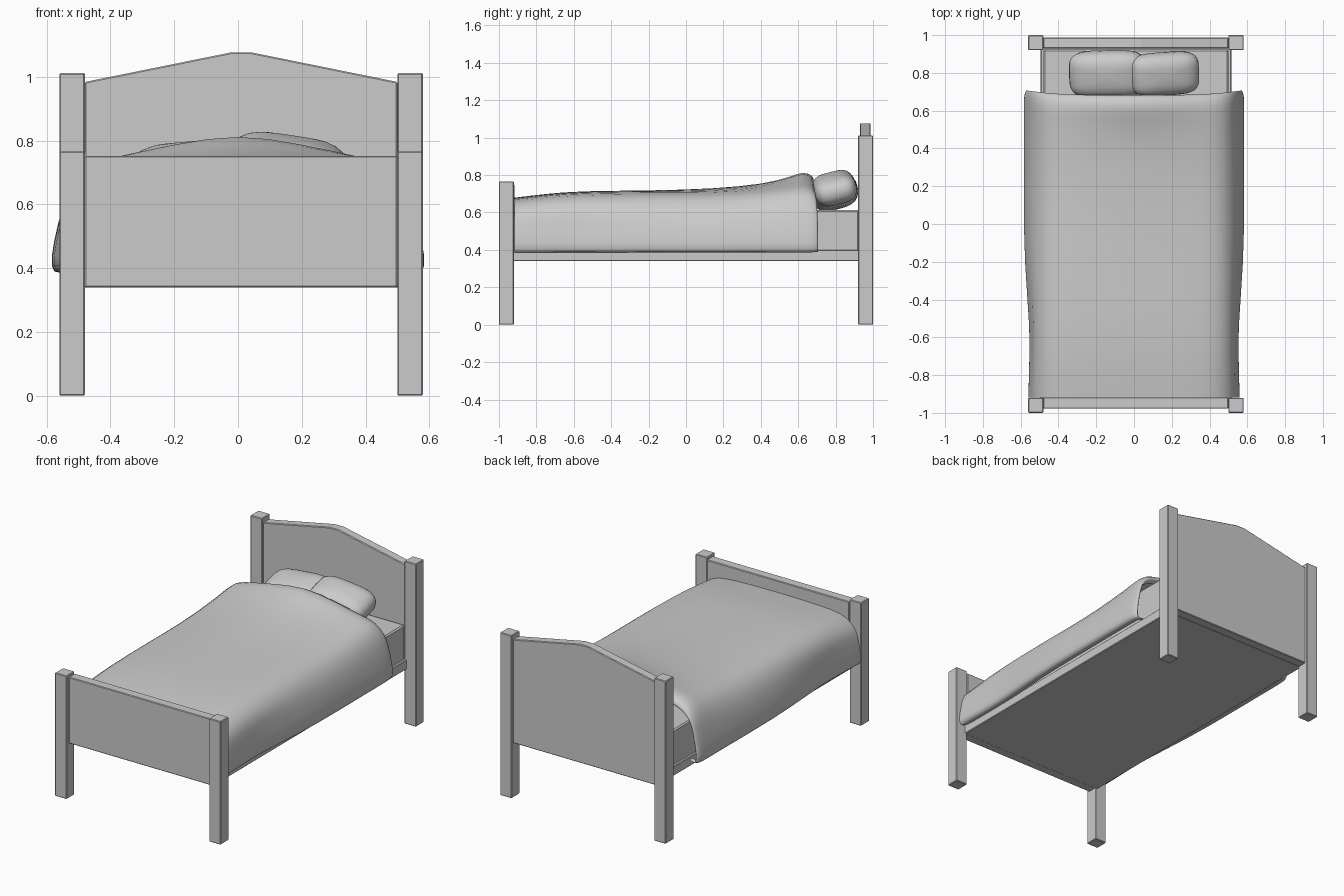
import bpy, bmesh, math
from mathutils import Matrix

if "Cube" in bpy.data.objects:
    bpy.data.objects.remove(bpy.data.objects["Cube"])

CX = 0.01  # frame centre line


def make(name, verts, faces, bevel=0, subsurf=0, smooth=False):
    me = bpy.data.meshes.new(name)
    me.from_pydata(verts, [], faces)
    bm = bmesh.new()
    bm.from_mesh(me)
    bmesh.ops.recalc_face_normals(bm, faces=bm.faces)
    bm.to_mesh(me)
    bm.free()
    ob = bpy.data.objects.new(name, me)
    bpy.context.collection.objects.link(ob)
    if bevel:
        m = ob.modifiers.new("bevel", 'BEVEL')
        m.width, m.segments = bevel, 1
    if subsurf:
        m = ob.modifiers.new("subsurf", 'SUBSURF')
        m.levels = m.render_levels = subsurf
    if smooth:
        for p in me.polygons:
            p.use_smooth = True
    return ob


def panel(name, profile, y0, y1, bevel=0.004):
    """Extrude an x-z outline along y."""
    n = len(profile)
    verts = [(x, y, z) for y in (y0, y1) for x, z in profile]
    faces = [tuple(range(n)), tuple(range(n, 2 * n))]
    faces += [(i, (i + 1) % n, n + (i + 1) % n, n + i) for i in range(n)]
    return make(name, verts, faces, bevel)


def box(name, x0, x1, y0, y1, z0, z1, bevel=0.004):
    return panel(name, [(x0, z0), (x1, z0), (x1, z1), (x0, z1)], y0, y1, bevel)


# Corner posts
for side, s in (("left", -1), ("right", 1)):
    xa, xb = sorted((CX + s * 0.49, CX + s * 0.57))
    box("foot_post_" + side, xa, xb, -1.0, -0.92, 0, 0.766)
    box("head_post_" + side, xa, xb, 0.92, 1.0, 0, 1.012)

# Boards
box("footboard", CX - 0.49, CX + 0.49, -0.978, -0.918, 0.34, 0.752)
panel("headboard", [(CX - 0.49, 0.34), (CX + 0.49, 0.34), (CX + 0.49, 0.984),
                    (CX + 0.03, 1.077), (CX - 0.03, 1.077), (CX - 0.49, 0.984)], 0.93, 0.987)

# Base and mattress
box("bed_base", CX - 0.505, CX + 0.505, -0.925, 0.935, 0.34, 0.40)
box("mattress", CX - 0.49, CX + 0.49, -0.92, 0.925, 0.39, 0.613, 0.008)

# Blanket: lofted cross-sections (y, crown z, shoulder z, half width, hem z)
rows = [(-0.918, 0.68, 0.672, 0.563, 0.378), (-0.75, 0.70, 0.692, 0.56, 0.378),
        (-0.57, 0.717, 0.705, 0.553, 0.38), (-0.2, 0.717, 0.71, 0.586, 0.38),
        (0.15, 0.73, 0.705, 0.588, 0.378), (0.42, 0.757, 0.725, 0.588, 0.38),
        (0.56, 0.80, 0.742, 0.588, 0.38), (0.65, 0.832, 0.755, 0.588, 0.38),
        (0.705, 0.81, 0.735, 0.583, 0.38), (0.712, 0.775, 0.705, 0.566, 0.385),
        (0.68, 0.765, 0.695, 0.556, 0.39)]


def section(y, zc, zs, w, zh):
    half = [(0.2, (zc + zs) / 2 + 0.002), (0.38, zs), (0.47, zs - 0.022), (0.53, zs - 0.085),
            (w - 0.022, 0.54), (w, 0.43), (w - 0.006, zh), (w - 0.05, zh + 0.012)]
    pts = [(-x, z) for x, z in reversed(half)] + [(0, zc)] + half
    dip = 0.025 if y > 0.64 else 0
    return [(x, y - dip * max(0, 1 - (x / 0.56) ** 4), z) for x, z in pts]


verts = [p for r in rows for p in section(*r)]
n = len(verts) // len(rows)
faces = [(j * n + i, j * n + i + 1, (j + 1) * n + i + 1, (j + 1) * n + i)
         for j in range(len(rows) - 1) for i in range(n - 1)]
blanket = make("blanket", verts, faces, subsurf=1, smooth=True)
if sum(p.normal.z for p in blanket.data.polygons) < 0:
    blanket.data.flip_normals()


# Pillows: rounded cushion shapes
def power(v, e):
    return math.copysign(abs(v) ** e, v)


def pillow(name, loc, size, tilt, roll, turn):
    rings, segs = 12, 32
    mat = (Matrix.Translation(loc) @ Matrix.Rotation(turn, 4, 'Z')
           @ Matrix.Rotation(roll, 4, 'Y') @ Matrix.Rotation(tilt, 4, 'X')
           @ Matrix.Diagonal((*size, 1)))
    bm = bmesh.new()
    bmesh.ops.create_uvsphere(bm, u_segments=segs, v_segments=rings, radius=1)
    for v in bm.verts:
        c = math.hypot(v.co.x, v.co.y)
        if c > 1e-5:
            k = c ** 0.65
            v.co.x, v.co.y = (power(v.co.x / c, 0.5) * k, power(v.co.y / c, 0.5) * k)
        else:
            v.co.x = v.co.y = 0
        v.co.z = power(v.co.z, 0.85)
    bm.transform(mat)
    me = bpy.data.meshes.new(name)
    bm.to_mesh(me)
    bm.free()
    for p in me.polygons:
        p.use_smooth = True
    bpy.context.collection.objects.link(bpy.data.objects.new(name, me))


pillow("pillow_left", (-0.14, 0.795, 0.705), (0.205, 0.125, 0.085), 0.25, -0.08, 0.02)
pillow("pillow_right", (0.162, 0.795, 0.73), (0.185, 0.115, 0.08), 0.25, 0.15, 0.07)
